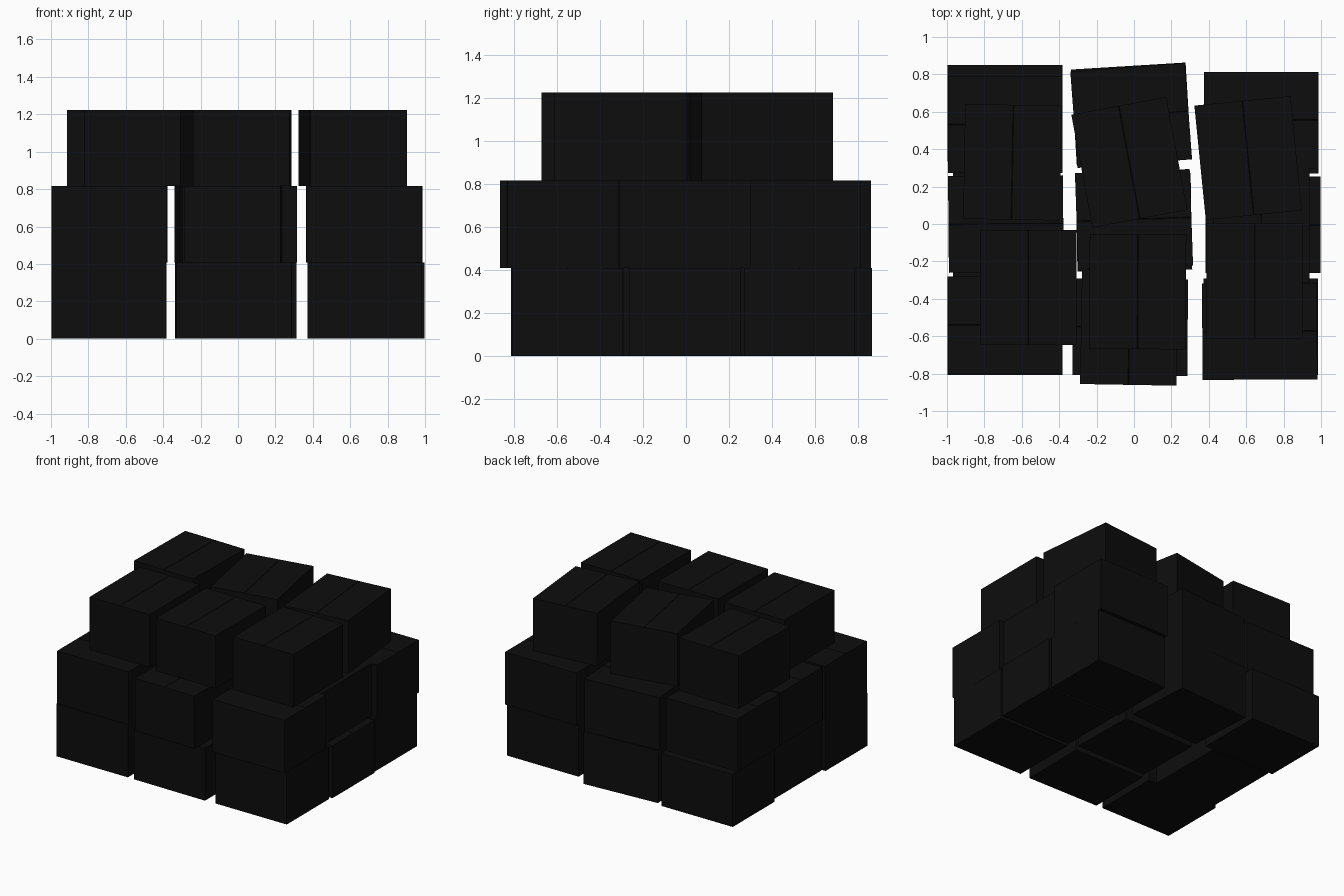
import bpy, bmesh
from math import radians

if "Cube" in bpy.data.objects:
    bpy.data.objects.remove(bpy.data.objects["Cube"])

LONG, SHORT, HIGH = 0.614, 0.516, 0.408

mat = bpy.data.materials.new("dark_card")
mat.diffuse_color = (0.004, 0.004, 0.004, 1)
mat.use_nodes = True
mat.node_tree.nodes["Principled BSDF"].inputs["Base Color"].default_value = mat.diffuse_color


def carton_mesh():
    """Closed carton, long side on x, with a fine flap seam along the top."""
    s, g, d = SHORT / 2, 0.002, 0.004
    profile = [(-s, 0), (s, 0), (s, HIGH), (g, HIGH), (0, HIGH - d), (-g, HIGH), (-s, HIGH)]
    bm = bmesh.new()
    face = bm.faces.new([bm.verts.new((-LONG / 2, y, z)) for y, z in profile])
    out = bmesh.ops.extrude_face_region(bm, geom=[face])
    verts = [v for v in out["geom"] if isinstance(v, bmesh.types.BMVert)]
    bmesh.ops.translate(bm, vec=(LONG, 0, 0), verts=verts)
    bmesh.ops.recalc_face_normals(bm, faces=bm.faces)
    mesh = bpy.data.meshes.new("carton")
    bm.to_mesh(mesh)
    bm.free()
    mesh.materials.append(mat)
    return mesh


carton = carton_mesh()

# Each carton: x, y, turn in degrees (90 = long side running front to back)
layers = {
    "bottom": [
        (-0.690, -0.548, 0), (-0.020, -0.552, -0.5), (0.678, -0.550, 0),
        (-0.710, 0.015, 90), (0.000, 0.010, 1), (0.690, -0.005, 0),
        (-0.690, 0.592, 0), (-0.015, 0.587, 3.5), (0.680, 0.528, 0),
    ],
    "middle": [
        (-0.690, -0.540, 0), (-0.025, -0.553, 89), (0.672, -0.574, 0.3),
        (-0.685, 0.000, 0.5), (0.000, 0.025, 2), (0.680, -0.005, 90),
        (-0.688, 0.532, 0), (-0.015, 0.580, 4.3), (0.680, 0.556, 0),
    ],
    "top": [
        (-0.565, -0.340, 90), (0.020, -0.362, 89.7), (0.645, -0.305, 90),
        (-0.650, 0.330, 89), (-0.025, 0.330, 100.6), (0.610, 0.353, 95.7),
    ],
}

# Stack the layers
for level, (name, cartons) in enumerate(layers.items()):
    for i, (x, y, turn) in enumerate(cartons, 1):
        ob = bpy.data.objects.new(f"{name}_carton_{i}", carton)
        ob.location = (x, y, level * HIGH)
        ob.rotation_euler.z = radians(turn)
        bpy.context.collection.objects.link(ob)
